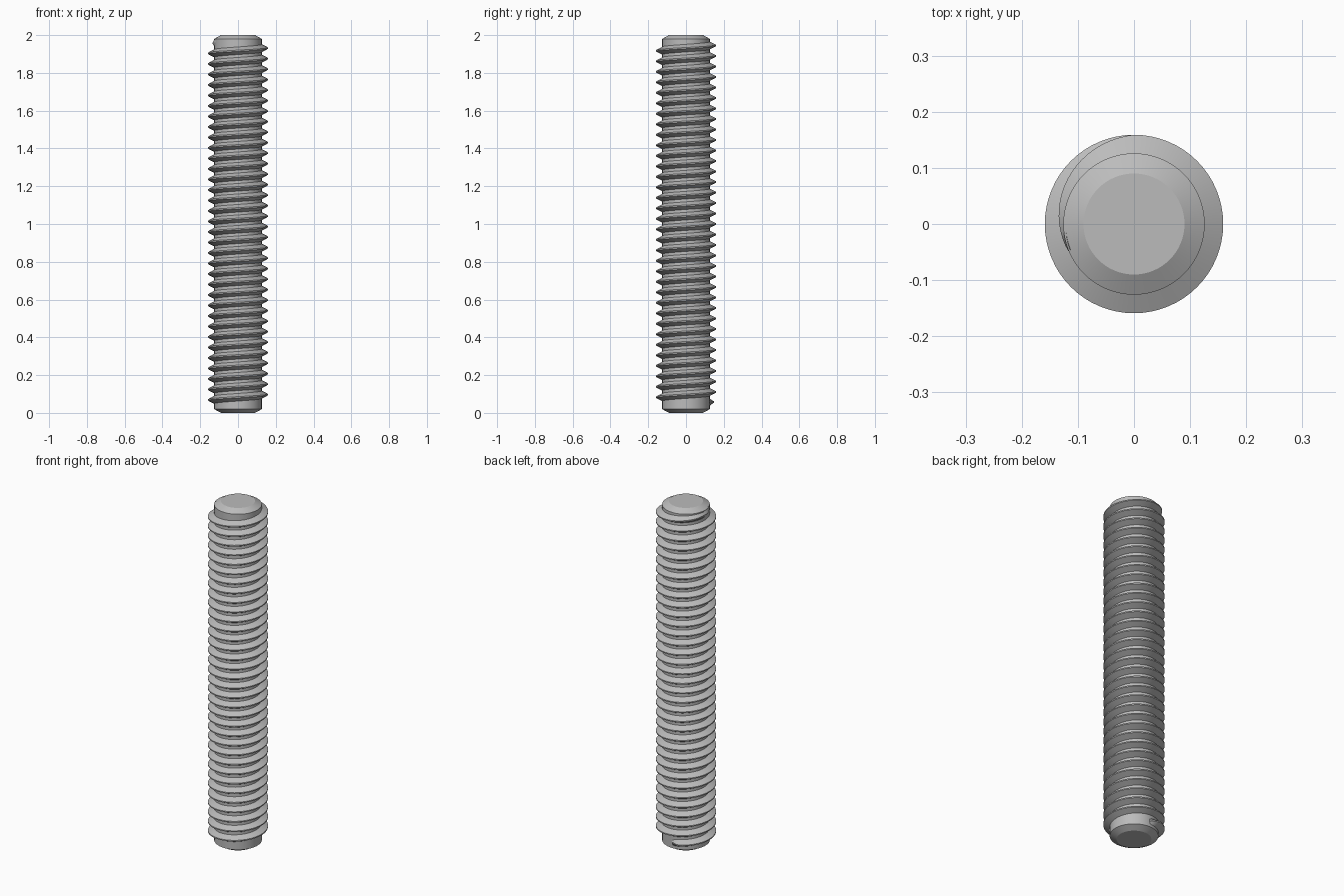
import bpy, bmesh, math

cube = bpy.data.objects.get("Cube")
if cube:
    bpy.data.objects.remove(cube, do_unlink=True)

HEIGHT, CORE, CREST, CHAMFER = 2.0, 0.126, 0.159, 0.09
PITCH, SEGMENTS = 0.056, 64
START_Z, END_Z = 0.055, 1.945      # crest heights of the full thread, both at the back
TURNS = round((END_Z - START_Z) / PITCH)
PITCH = (END_Z - START_Z) / TURNS
RUNOUT = 0.32                      # part of a turn over which the thread fades

steel = bpy.data.materials.new("grey steel")
steel.use_nodes = True
colour = (0.5, 0.5, 0.5, 1)
steel.diffuse_color = colour
steel.node_tree.nodes["Principled BSDF"].inputs["Base Color"].default_value = colour


def finish(bm, name):
    bmesh.ops.recalc_face_normals(bm, faces=bm.faces[:])
    mesh = bpy.data.meshes.new(name)
    bm.to_mesh(mesh)
    bm.free()
    obj = bpy.data.objects.new(name, mesh)
    obj.data.materials.append(steel)
    bpy.context.collection.objects.link(obj)
    bpy.ops.object.select_all(action='DESELECT')
    obj.select_set(True)
    bpy.context.view_layer.objects.active = obj
    bpy.ops.object.shade_smooth_by_angle(angle=math.radians(25))


def ring(bm, radius, z):
    return [bm.verts.new((radius * math.cos(a), radius * math.sin(a), z))
            for a in (math.tau * i / SEGMENTS for i in range(SEGMENTS))]


# Core rod with chamfered ends
bm = bmesh.new()
rings = [ring(bm, r, z) for r, z in ((CHAMFER, 0), (CORE, 0.02),
                                     (CORE, HEIGHT - 0.02), (CHAMFER, HEIGHT))]
for low, high in zip(rings, rings[1:]):
    for i in range(SEGMENTS):
        j = (i + 1) % SEGMENTS
        bm.faces.new((low[i], low[j], high[j], high[i]))
bm.faces.new(rings[0])
bm.faces.new(rings[-1])
finish(bm, "core_rod")

# Helical thread, right-handed, fading out at the top and starting at the bottom
bm = bmesh.new()
sections = []
last = int((TURNS + RUNOUT) * SEGMENTS)
for step in range(last + 1):
    turn = step / SEGMENTS
    angle = math.pi / 2 + math.tau * turn
    fade = min(1, (TURNS + RUNOUT - turn) / RUNOUT, 0.1 + turn / 0.06)
    crest = CORE + (CREST - CORE) * max(fade, 0.02)
    z = START_Z + PITCH * turn
    profile = ((CORE - 0.004, -0.40), (crest, -0.06), (crest, 0.06), (CORE - 0.004, 0.40))
    sections.append([bm.verts.new((r * math.cos(angle), r * math.sin(angle), z + PITCH * h))
                     for r, h in profile])
for a, b in zip(sections, sections[1:]):
    for i in range(4):
        j = (i + 1) % 4
        bm.faces.new((a[i], a[j], b[j], b[i]))
bm.faces.new(sections[0])
bm.faces.new(sections[-1])
finish(bm, "screw_thread")
